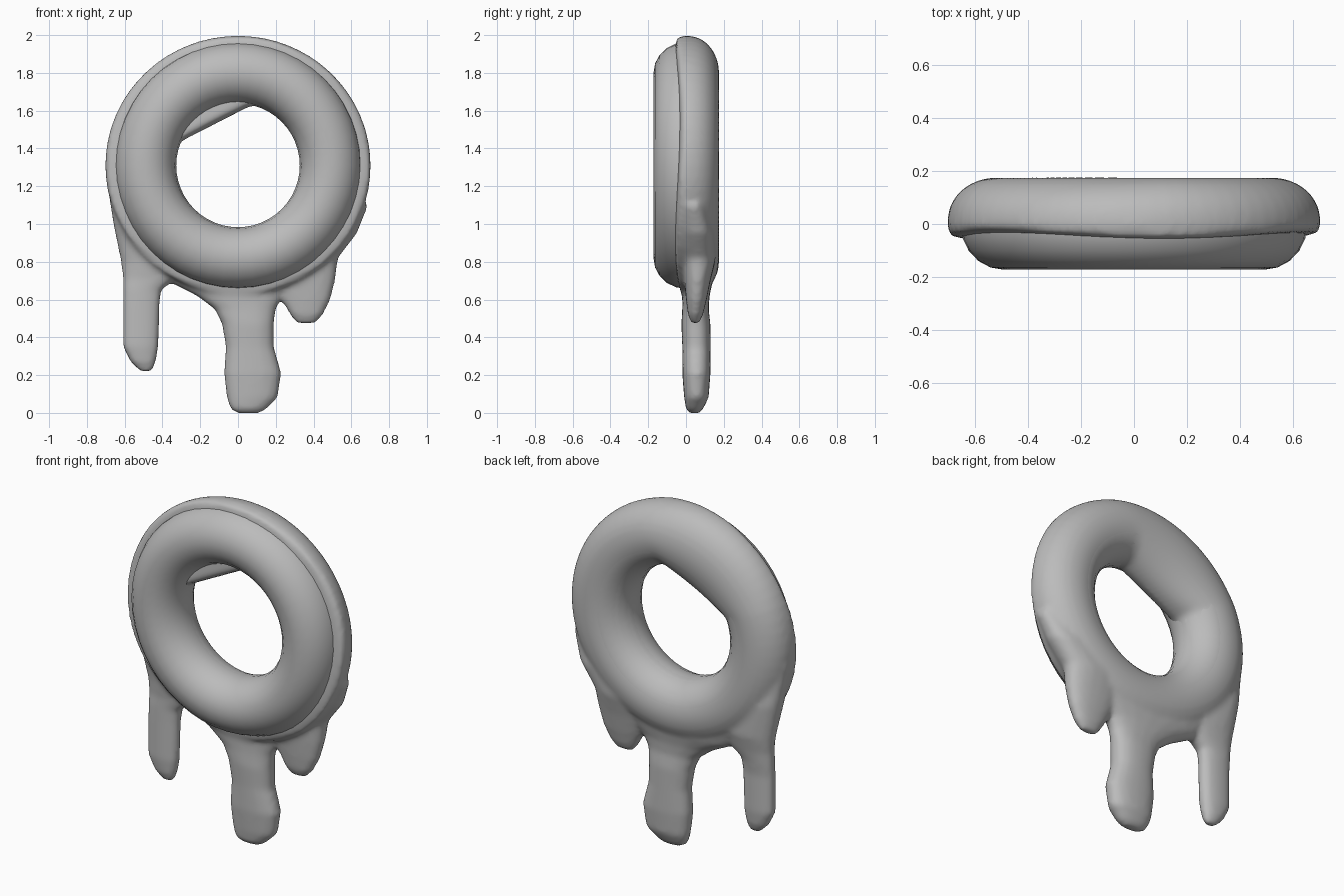
import bpy, bmesh, math
from mathutils import Vector

if "Cube" in bpy.data.objects:
    bpy.data.objects.remove(bpy.data.objects["Cube"])

CZ = 1.31  # height of the ring centre

grey = bpy.data.materials.new("plain_grey")
grey.diffuse_color = (0.5, 0.5, 0.5, 1)
grey.use_nodes = True
grey.node_tree.nodes["Principled BSDF"].inputs["Base Color"].default_value = grey.diffuse_color


def make_object(name, bm):
    bmesh.ops.recalc_face_normals(bm, faces=bm.faces)
    mesh = bpy.data.meshes.new(name)
    bm.to_mesh(mesh)
    bm.free()
    mesh.materials.append(grey)
    obj = bpy.data.objects.new(name, mesh)
    bpy.context.collection.objects.link(obj)
    for p in mesh.polygons:
        p.use_smooth = True
    return obj


def loft(bm, loops, closed):
    """Skin a list of equal-length vertex loops; cap the ends when open."""
    rings = [[bm.verts.new(p) for p in loop] for loop in loops]
    n = len(rings[0])
    pairs = list(zip(rings, rings[1:])) + ([(rings[-1], rings[0])] if closed else [])
    for a, b in pairs:
        for i in range(n):
            j = (i + 1) % n
            bm.faces.new((a[i], a[j], b[j], b[i]))
    if not closed:
        bm.faces.new(rings[0])
        bm.faces.new(rings[-1])


def ring_point(theta, r, y):
    return Vector((r * math.cos(theta), y, CZ + r * math.sin(theta)))


# Dough: a plain ring
bm = bmesh.new()
loops = []
for k in range(48):
    t = 2 * math.pi * k / 48
    loops.append([ring_point(t, 0.49 + 0.163 * math.cos(a), 0.172 * math.sin(a))
                  for a in (2 * math.pi * i / 20 for i in range(20))])
loft(bm, loops, True)
make_object("dough_ring", bm)

# Icing: a D-shaped ring over the back half, flattened at the upper left of the hole
bm = bmesh.new()
loops = []
for k in range(64):
    t = 2 * math.pi * k / 64
    inner = 0.328
    c = math.cos(t - math.radians(117))
    if c > 0.5:
        inner = min(inner, 0.25 / c)
    outer = 0.695 + 0.008 * math.cos(2 * t)
    mid, half = (outer + inner) / 2, (outer - inner) / 2
    lip = -0.045 + 0.012 * math.sin(3 * t + 0.5)
    loop = [ring_point(t, outer - 0.05, lip), ring_point(t, outer - 0.008, lip + 0.01)]
    for i in range(17):
        a = math.pi * i / 16
        loop.append(ring_point(t, mid + half * math.cos(a), 0.175 * math.sin(a) ** 0.9 if 0 < i < 16 else 0))
    loop.append(ring_point(t, inner + 0.02, -0.06))
    loops.append(loop)
loft(bm, loops, True)

# Drips: rows of (z, left x, right x, front y, back y)
DRIPS = [
    [(1.25, -0.70, -0.50, -0.03, 0.10), (1.0, -0.66, -0.40, -0.03, 0.14),
     (0.8, -0.62, -0.27, -0.01, 0.14), (0.71, -0.61, -0.33, 0.0, 0.12),
     (0.65, -0.61, -0.405, 0.0, 0.11), (0.57, -0.61, -0.415, 0.0, 0.10),
     (0.35, -0.61, -0.42, 0.0, 0.10), (0.27, -0.57, -0.435, 0.01, 0.09),
     (0.22, -0.52, -0.455, 0.03, 0.07)],
    [(0.8, -0.46, 0.42, 0.0, 0.16), (0.69, -0.36, 0.32, -0.01, 0.14),
     (0.62, -0.22, 0.24, -0.02, 0.125), (0.55, -0.125, 0.20, -0.02, 0.12),
     (0.47, -0.085, 0.19, -0.025, 0.13), (0.35, -0.065, 0.19, -0.02, 0.13),
     (0.21, -0.075, 0.23, -0.02, 0.13), (0.08, -0.06, 0.21, -0.01, 0.12),
     (0.02, -0.04, 0.15, 0.0, 0.09), (-0.002, 0.0, 0.11, 0.02, 0.07)],
    [(1.1, 0.45, 0.69, -0.03, 0.10), (0.95, 0.3, 0.63, -0.03, 0.15),
     (0.82, 0.15, 0.53, -0.02, 0.16), (0.7, 0.18, 0.515, -0.01, 0.13),
     (0.6, 0.23, 0.49, 0.0, 0.11), (0.52, 0.275, 0.45, 0.01, 0.09),
     (0.475, 0.31, 0.41, 0.03, 0.07)],
]
for rows in DRIPS:
    loops = []
    for z, x0, x1, y0, y1 in rows:
        loop = []
        for i in range(20):
            a = 2 * math.pi * i / 20
            c, s = math.cos(a), math.sin(a)
            loop.append(Vector(((x0 + x1) / 2 + (x1 - x0) / 2 * math.copysign(abs(c) ** 0.85, c),
                                (y0 + y1) / 2 + (y1 - y0) / 2 * math.copysign(abs(s) ** 0.85, s), z)))
        loops.append(loop)
    loft(bm, loops, False)
icing = make_object("icing_with_drips", bm)

# Melt ring and drips into one soft skin
remesh = icing.modifiers.new("melt", "REMESH")
remesh.mode = "VOXEL"
remesh.voxel_size = 0.015
remesh.use_smooth_shade = True
soften = icing.modifiers.new("soften", "SMOOTH")
soften.factor = 0.5
soften.iterations = 6
